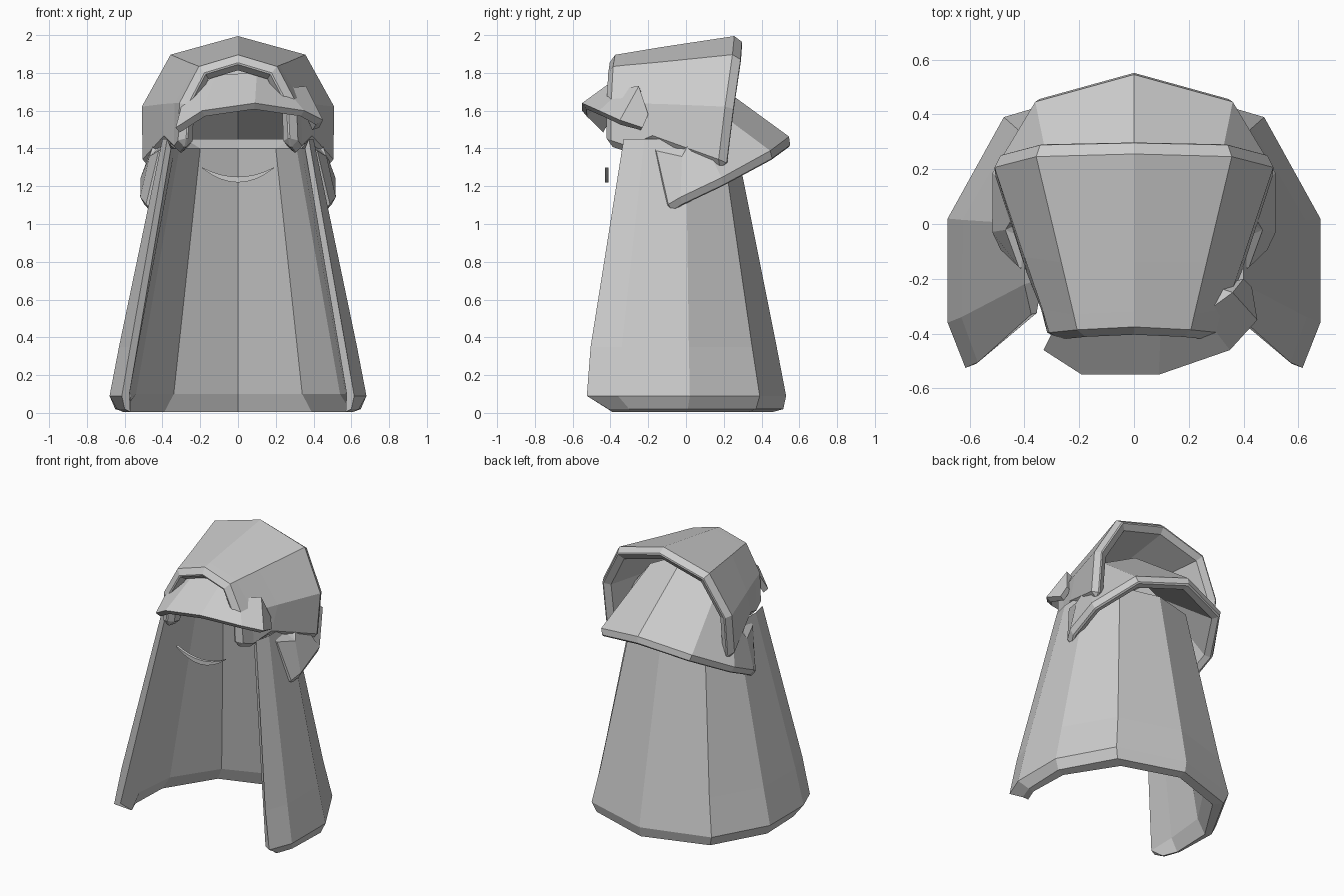
import bpy
import bmesh

if "Cube" in bpy.data.objects:
    bpy.data.objects.remove(bpy.data.objects["Cube"], do_unlink=True)

grey = bpy.data.materials.new("plain grey")
grey.use_nodes = True
grey.diffuse_color = (0.6, 0.6, 0.6, 1)
grey.node_tree.nodes["Principled BSDF"].inputs["Base Color"].default_value = (0.6, 0.6, 0.6, 1)


def mirrored(row):
    """Half row starting on the centre line -> full row from -x to +x."""
    return [(-x, y, z) for x, y, z in row[:0:-1]] + row


def loft(name, rows, closed=False, thickness=0, bevel=0):
    """Skin a grid of points; closed rows wrap round and get end caps."""
    bm = bmesh.new()
    grid = [[bm.verts.new(p) for p in row] for row in rows]
    pairs = list(zip(grid, grid[1:])) + ([(grid[-1], grid[0])] if closed else [])
    for a, b in pairs:
        for i in range(len(a) - 1):
            bm.faces.new((a[i], a[i + 1], b[i + 1], b[i]))
    bm.normal_update()
    if closed:
        bm.faces.new([r[0] for r in grid])
        bm.faces.new([r[-1] for r in reversed(grid)])
        bmesh.ops.recalc_face_normals(bm, faces=bm.faces)
    elif sum(f.normal.z for f in bm.faces) < 0:
        bmesh.ops.reverse_faces(bm, faces=bm.faces)
    mesh = bpy.data.meshes.new(name)
    bm.to_mesh(mesh)
    bm.free()
    mesh.materials.append(grey)
    ob = bpy.data.objects.new(name, mesh)
    bpy.context.collection.objects.link(ob)
    if thickness:
        solid = ob.modifiers.new("thickness", "SOLIDIFY")
        solid.thickness = thickness
        solid.offset = -1
        solid.use_even_offset = True
    if bevel:
        bev = ob.modifiers.new("rim", "BEVEL")
        bev.width = bevel
        bev.segments = 1
        bev.limit_method = "ANGLE"
        bev.angle_limit = 1.2


def at(z, *points):
    return mirrored([(x, y, z) for x, y in points])


# Cape: thick wrap that thins towards its open front, with a chamfered hem
loft("cape", [
    at(1.45, (0, .26), (.28, .19), (.40, 0), (.40, -.22), (.375, -.33)),
    at(.35, (0, .48), (.43, .35), (.625, .015), (.63, -.34), (.57, -.505)),
    at(.09, (0, .53), (.475, .39), (.68, .02), (.68, -.36), (.615, -.525)),
    at(.02, (0, .515), (.45, .37), (.65, .01), (.64, -.30), (.60, -.41)),
    at(.005, (0, .46), (.39, .33), (.60, 0), (.61, -.29), (.57, -.39)),
    at(.10, (0, .43), (.34, .30), (.54, 0), (.57, -.30), (.575, -.51)),
    at(1.40, (0, .17), (.20, .12), (.31, -.02), (.335, -.20), (.355, -.325)),
], closed=True)

# Hood: arched tube, wide at the back and narrow at the face
loft("hood", [
    mirrored([(0, -.41, 1.89), (.20, -.42, 1.83), (.30, -.43, 1.64), (.31, -.43, 1.42)]),
    mirrored([(0, -.32, 1.905), (.22, -.33, 1.84), (.335, -.31, 1.64), (.34, -.31, 1.38)]),
    mirrored([(0, -.14, 1.935), (.265, -.14, 1.857), (.40, -.12, 1.635), (.39, -.19, 1.43)]),
    mirrored([(0, .29, 2.0), (.365, .28, 1.90), (.52, .24, 1.62), (.515, .20, 1.29)]),
], thickness=.08, bevel=.035)

# Neck guard: flared flap hanging out from under the hood
loft("neck_guard", [
    mirrored([(0, 0, 1.86), (.27, 0, 1.72), (.41, .05, 1.53), (.46, -.02, 1.40),
              (.40, -.20, 1.44)]),
    mirrored([(0, .57, 1.445), (.365, .47, 1.37), (.525, .20, 1.22), (.525, -.03, 1.11),
              (.48, -.11, 1.06)]),
], thickness=.075, bevel=.03)

# Brim: crooked visor that sits further out on the left side
loft("brim", [
    [(-.29, -.38, 1.66), (-.12, -.34, 1.79), (.10, -.33, 1.80),
     (.25, -.33, 1.72), (.36, -.25, 1.73), (.40, -.20, 1.58)],
    [(-.33, -.46, 1.51), (-.19, -.55, 1.60), (.09, -.55, 1.64),
     (.35, -.46, 1.60), (.45, -.35, 1.55), (.43, -.23, 1.51)],
], thickness=.04)

# Smile: thin crescent floating in front of the opening
steps = [i / 4 for i in range(-4, 5)]


def arc(y, low, high):
    return [(.19 * t, y, low + (high - low) * t * t) for t in steps]


loft("smile", [arc(-.43, 1.25, 1.30), arc(-.43, 1.22, 1.295),
               arc(-.41, 1.22, 1.295), arc(-.41, 1.25, 1.30)], closed=True)
